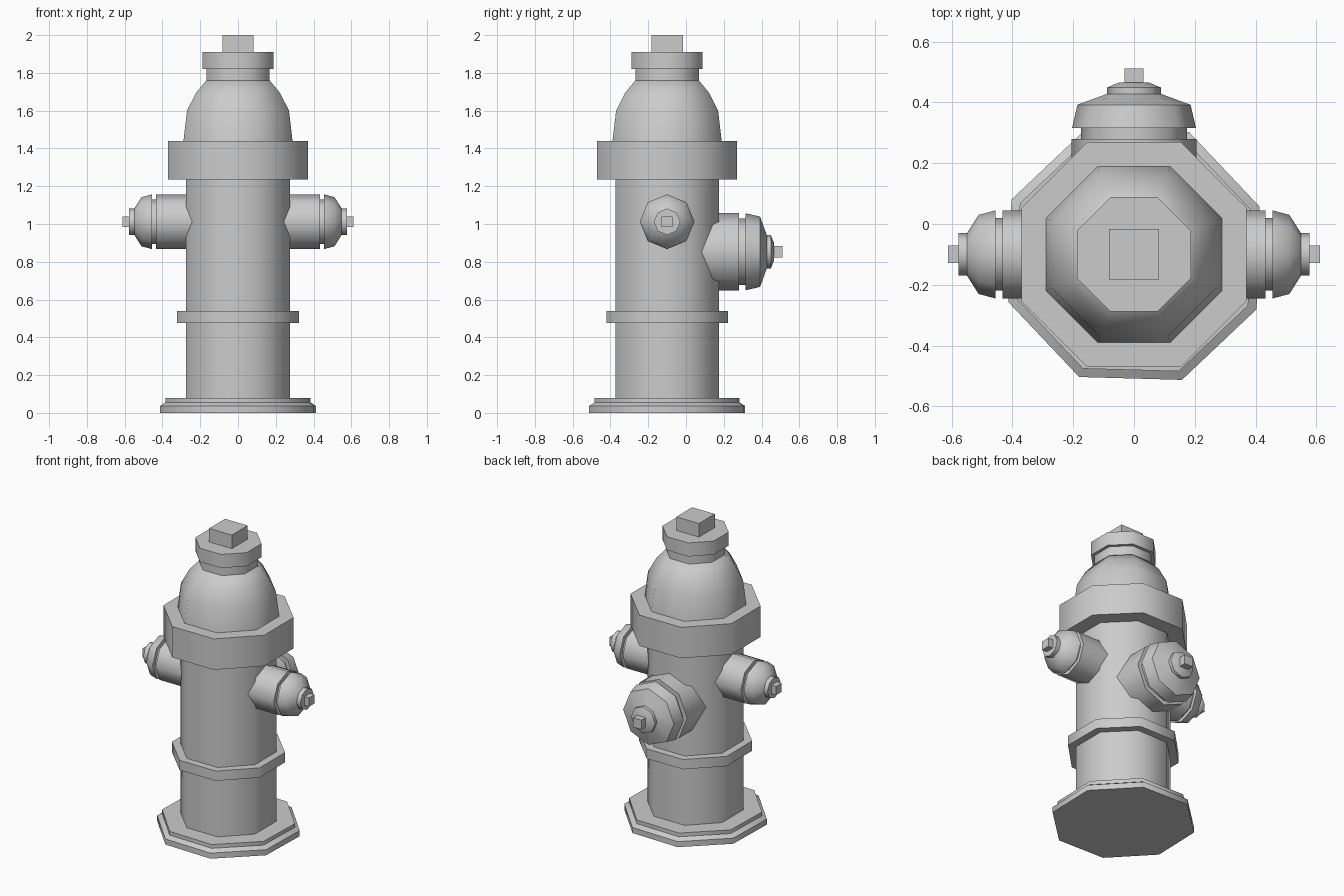
import bpy, bmesh
from math import cos, sin, pi, radians
from mathutils import Matrix, Vector

if "Cube" in bpy.data.objects:
    bpy.data.objects.remove(bpy.data.objects["Cube"])

SIDES = 8
FLAT = 1 / cos(pi / SIDES)      # flat-to-centre distance -> corner radius
AXIS_Y = -0.1                   # the barrel stands slightly forward


def finish(name, bm, matrix):
    bmesh.ops.transform(bm, matrix=matrix, verts=bm.verts)
    bmesh.ops.recalc_face_normals(bm, faces=bm.faces)
    mesh = bpy.data.meshes.new(name)
    bm.to_mesh(mesh)
    bm.free()
    obj = bpy.data.objects.new(name, mesh)
    bpy.context.collection.objects.link(obj)
    bpy.ops.object.select_all(action='DESELECT')
    obj.select_set(True)
    bpy.context.view_layer.objects.active = obj
    bpy.ops.object.shade_smooth_by_angle(angle=radians(55))
    return obj


def lathe(name, profile, matrix, phase=0.0, scale=1.0):
    """Eight-sided closed solid from (radius, height) points."""
    bm = bmesh.new()
    rings = []
    for r, h in profile:
        angles = [phase + 2 * pi * i / SIDES for i in range(SIDES)]
        rings.append([bm.verts.new((r * scale * cos(a), r * scale * sin(a), h)) for a in angles])
    for low, high in zip(rings, rings[1:]):
        for i in range(SIDES):
            j = (i + 1) % SIDES
            bm.faces.new((low[i], low[j], high[j], high[i]))
    bm.faces.new(rings[0][::-1])
    bm.faces.new(rings[-1])
    return finish(name, bm, matrix)


def nut(name, half, start, end, matrix):
    bm = bmesh.new()
    bmesh.ops.create_cube(bm, size=1)
    fit = Matrix.Translation((0, 0, (start + end) / 2)) @ Matrix.Diagonal((2 * half, 2 * half, end - start, 1))
    return finish(name, bm, matrix @ fit)


# Upright parts: radii are flat-to-centre distances
upright = Matrix.Translation((0, AXIS_Y, 0))
twist = upright @ Matrix.Rotation(radians(-1.6), 4, 'Z')
for name, profile, matrix in [
    ("base_flange", [(.408, 0), (.408, .037), (.38, .055), (.38, .08)], twist),
    ("barrel", [(.274, .05), (.274, 1.3)], upright),
    ("barrel_ring", [(.322, .475), (.322, .54)], upright),
    ("collar", [(.37, 1.235), (.37, 1.44)], upright),
    ("dome", [(.29, 1.43), (.27, 1.6), (.222, 1.695), (.168, 1.76)], upright),
    ("neck", [(.168, 1.75), (.168, 1.83)], upright),
    ("top_cap", [(.188, 1.82), (.188, 1.91)], upright),
]:
    lathe(name, profile, matrix, pi / SIDES, FLAT)
nut("top_nut", .083, 1.9, 2.0, upright)

# Side outlets, one each way along x
for side, sign in (("right", 1), ("left", -1)):
    m = Matrix.Translation((0, AXIS_Y, 1.012)) @ Matrix.Rotation(sign * pi / 2, 4, 'Y')
    lathe(side + "_outlet_pipe", [(.145, .2), (.145, .433), (.119, .433), (.119, .46)], m)
    lathe(side + "_outlet_cap", [(.145, .455), (.13, .511), (.07, .549), (.07, .577)], m)
    nut(side + "_outlet_nut", .029, .57, .612, m)

# Large outlet at the back, heights are y positions
m = Matrix.Translation((0, 0, .853)) @ Matrix.Rotation(-pi / 2, 4, 'X')
lathe("back_outlet_pipe", [(.205, .04), (.205, .28), (.175, .28), (.175, .32)], m)
lathe("back_outlet_cap", [(.204, .315), (.186, .392), (.088, .428), (.088, .449), (.047, .466)], m)
nut("back_outlet_nut", .031, .46, .511, m)
